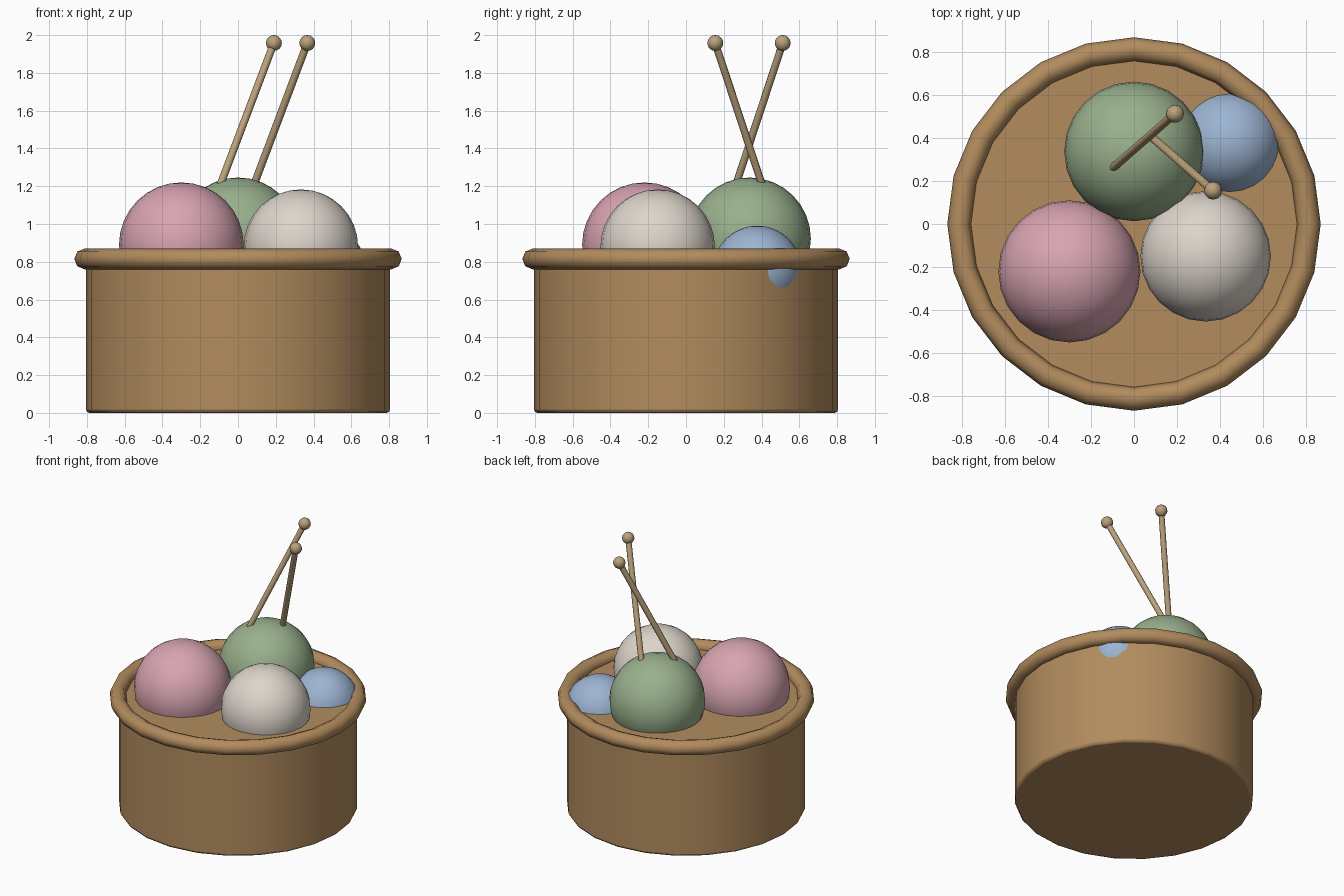
import bpy, math
from mathutils import Vector

if "Cube" in bpy.data.objects:
    bpy.data.objects.remove(bpy.data.objects["Cube"])


def material(name, rgb):
    # sRGB 0-255 to linear
    lin = [((c / 255 + 0.055) / 1.055) ** 2.4 for c in rgb]
    m = bpy.data.materials.new(name)
    m.diffuse_color = (*lin, 1)
    m.use_nodes = True
    m.node_tree.nodes["Principled BSDF"].inputs["Base Color"].default_value = m.diffuse_color
    return m


wicker = material("wicker_brown", (178, 140, 94))
wood = material("needle_wood", (186, 162, 124))
pink = material("pink_wool", (216, 164, 177))
green = material("green_wool", (153, 176, 141))
blue = material("blue_wool", (156, 180, 210))
cream = material("cream_wool", (221, 213, 203))


def finish(name, mat, angle=40):
    ob = bpy.context.object
    ob.name = name
    ob.data.materials.append(mat)
    bpy.ops.object.shade_smooth_by_angle(angle=math.radians(angle))
    return ob


# Basket body with softened edges
H = 0.815
bpy.ops.mesh.primitive_cylinder_add(vertices=24, radius=0.805, depth=H, location=(0, 0, H / 2))
body = finish("basket_body", wicker)
bevel = body.modifiers.new("soft_edge", 'BEVEL')
bevel.width = 0.018
bevel.segments = 2
bevel.limit_method = 'ANGLE'
bevel.angle_limit = math.radians(40)

# Rolled rim
bpy.ops.mesh.primitive_torus_add(major_segments=24, minor_segments=8, major_radius=0.812,
                                 minor_radius=0.055, location=(0, 0, 0.815))
finish("basket_rim", wicker, 60)

# Yarn balls
for name, mat, loc, r in [
    ("pink_yarn_ball", pink, (-0.30, -0.22, 0.89), 0.33),
    ("green_yarn_ball", green, (0.0, 0.337, 0.922), 0.324),
    ("cream_yarn_ball", cream, (0.333, -0.15, 0.88), 0.303),
    ("blue_yarn_ball", blue, (0.445, 0.377, 0.755), 0.236),
]:
    bpy.ops.mesh.primitive_uv_sphere_add(segments=24, ring_count=16, radius=r, location=loc)
    finish(name, mat)

# Knitting needles with round knobs, tips buried in the green ball
for side, knob, entry in [
    ("left", (0.19, 0.512, 1.958), (-0.085, 0.272, 1.23)),
    ("right", (0.367, 0.155, 1.958), (0.093, 0.395, 1.23)),
]:
    top, low = Vector(knob), Vector(entry)
    axis = top - low
    tip = low - axis * 0.3
    bpy.ops.mesh.primitive_cylinder_add(vertices=10, radius=0.02, depth=(top - tip).length,
                                        location=(top + tip) / 2,
                                        rotation=axis.to_track_quat('Z', 'Y').to_euler())
    finish(side + "_needle", wood)
    bpy.ops.mesh.primitive_uv_sphere_add(segments=12, ring_count=8, radius=0.042, location=top)
    finish(side + "_needle_knob", wood)
